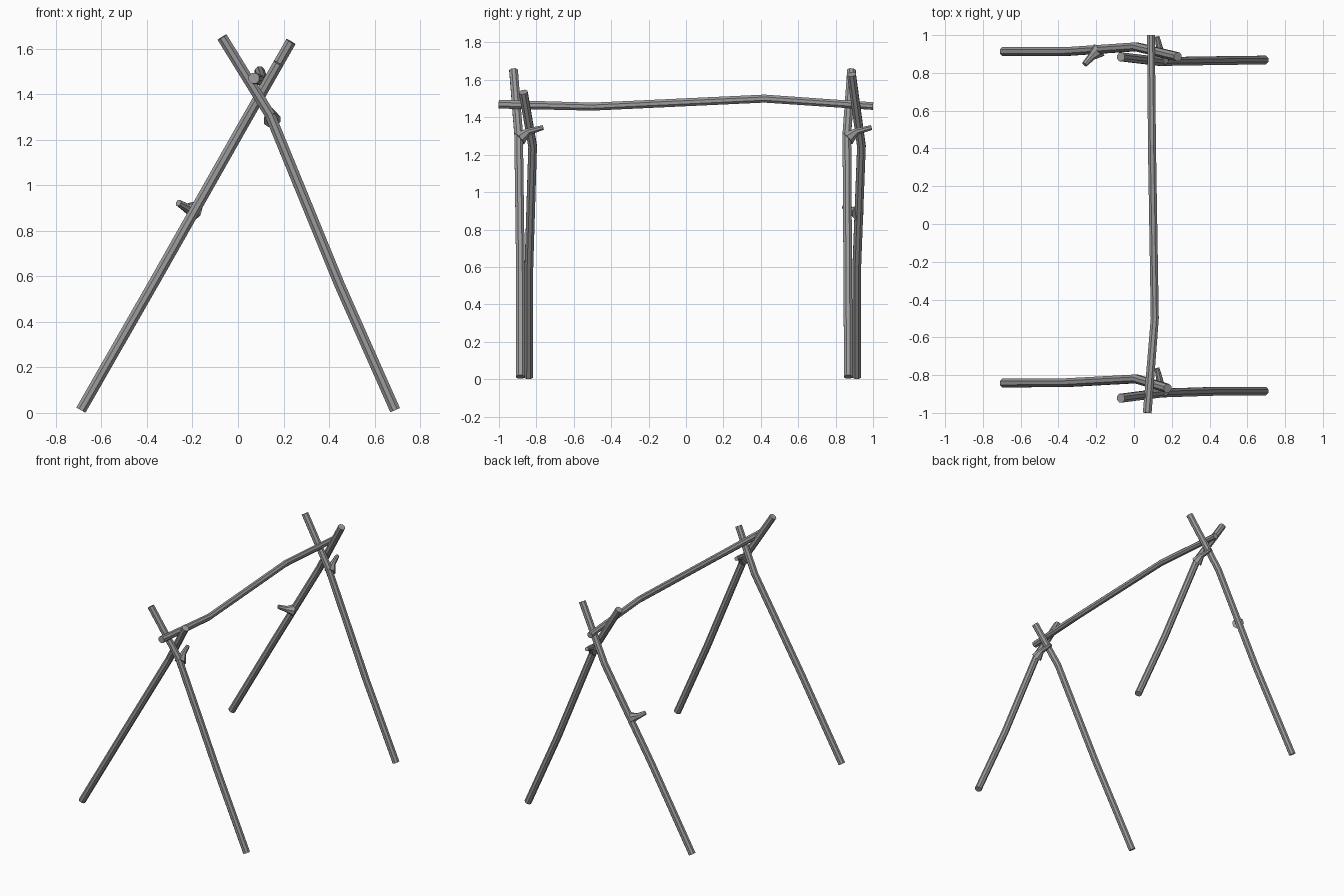
import bpy
import bmesh
import math
from mathutils import Vector

cube = bpy.data.objects.get("Cube")
if cube:
    bpy.data.objects.remove(cube, do_unlink=True)

grey = bpy.data.materials.new("weathered grey wood")
grey.use_nodes = True
colour = (0.33, 0.33, 0.33, 1)
grey.diffuse_color = colour
grey.node_tree.nodes["Principled BSDF"].inputs["Base Color"].default_value = colour

SIDES = 8
R = 0.025


def pole(name, points, radii=None):
    """Sweep an eight-sided section along a bent path and cap both ends."""
    pts = [Vector(p) for p in points]
    radii = radii or [R] * len(pts)
    bm = bmesh.new()
    rings = []
    for i, p in enumerate(pts):
        before = (p - pts[i - 1]).normalized() if i > 0 else Vector()
        after = (pts[i + 1] - p).normalized() if i < len(pts) - 1 else Vector()
        tangent = (before + after).normalized()
        guide = Vector((1, 0, 0)) if abs(tangent.y) > 0.7 else Vector((0, 1, 0))
        u = tangent.cross(guide).normalized()
        v = tangent.cross(u)
        ring = []
        for k in range(SIDES):
            a = math.tau * (k + 0.5) / SIDES
            ring.append(bm.verts.new(p + (u * math.cos(a) + v * math.sin(a)) * radii[i]))
        rings.append(ring)
    for a, b in zip(rings, rings[1:]):
        for k in range(SIDES):
            n = (k + 1) % SIDES
            bm.faces.new((a[k], a[n], b[n], b[k]))
    bm.faces.new(rings[0])
    bm.faces.new(rings[-1])
    bmesh.ops.recalc_face_normals(bm, faces=bm.faces)
    mesh = bpy.data.meshes.new(name)
    bm.to_mesh(mesh)
    bm.free()
    mesh.materials.append(grey)
    obj = bpy.data.objects.new(name, mesh)
    bpy.context.collection.objects.link(obj)


# Ridge pole resting in the two crossings
pole("ridge_pole", [(0.07, -1, 1.47), (0.11, -0.5, 1.457), (0.095, 0.42, 1.5), (0.09, 1, 1.46)],
     [R, 0.023, 0.023, 0.022])

# Crossed legs; the two pairs lean slightly differently
for end, ys_left, ys_right, top in (
    ("front", (-0.885, -0.885, -0.895, -0.922), (-0.842, -0.84, -0.82, -0.87), (0.178, 1.535)),
    ("back", (0.868, 0.865, 0.86, 0.885), (0.913, 0.913, 0.938, 0.885), (0.232, 1.63)),
):
    xz = [(0.69, 0.012), (0.445, 0.565), (0.14, 1.31), (-0.07, 1.65)]
    pole(end + "_left_leg", [(x, y, z) for (x, z), y in zip(xz, ys_left)])
    xz = [(-0.69, 0.012), (-0.355, 0.597), (0.012, 1.245), top]
    pole(end + "_right_leg", [(x, y, z) for (x, z), y in zip(xz, ys_right)])
    # Branch stub under the crossing
    y = ys_left[2]
    pole(end + "_branch_stub",
         [(0.15, y + 0.005, 1.285), (0.14, y + 0.05, 1.323), (0.122, y + 0.13, 1.345)],
         [0.04, 0.02, 0.014])

# Forked stub on the rear leg
pole("rear_leg_stub", [(-0.185, 0.92, 0.89), (-0.225, 0.885, 0.9), (-0.262, 0.845, 0.922)],
     [0.042, 0.021, 0.015])
